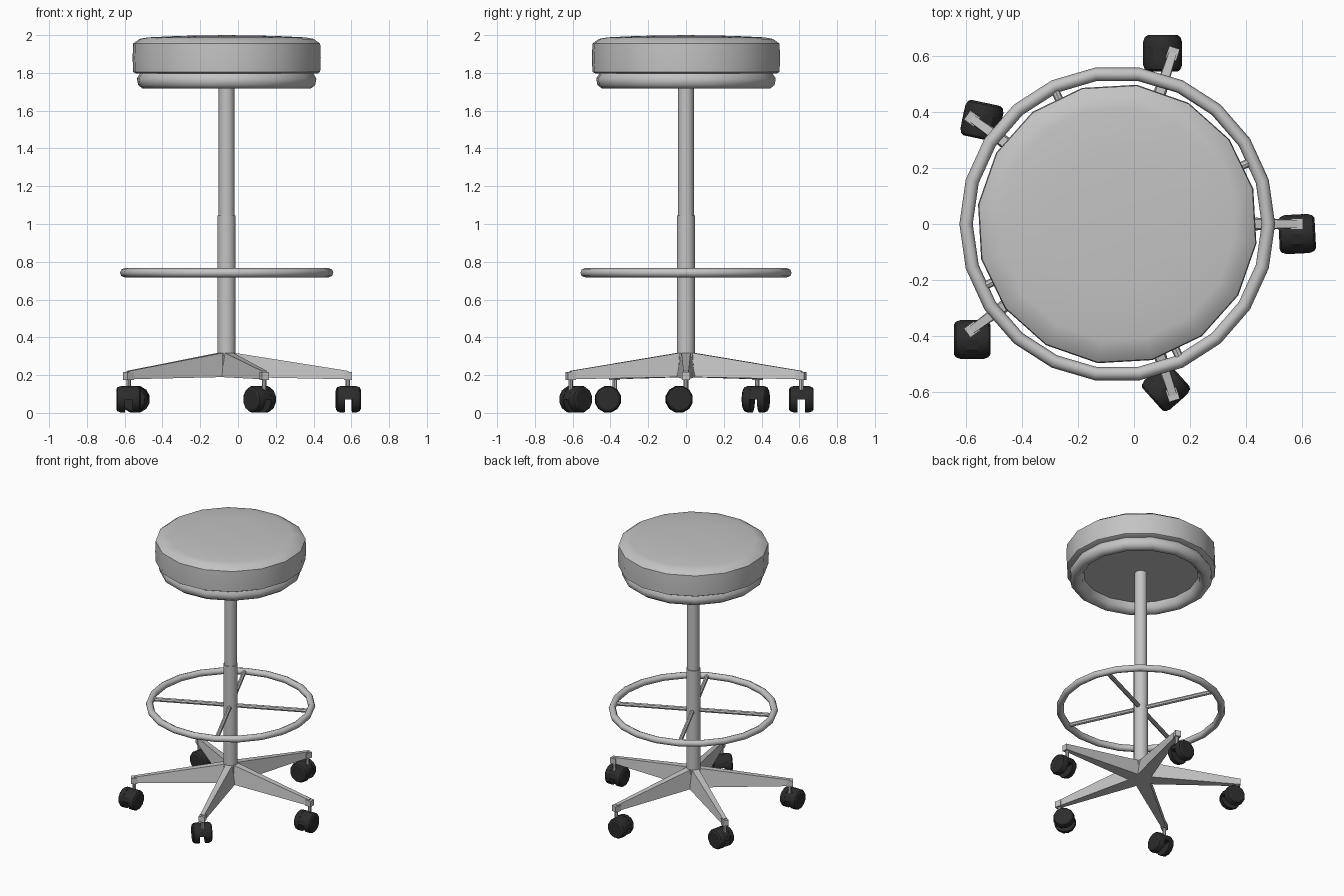
import bpy, bmesh
from math import sin, cos, pi, radians
from mathutils import Matrix, Vector

cube = bpy.data.objects.get("Cube")
if cube:
    bpy.data.objects.remove(cube)

AXIS = Vector((-0.06, 0, 0))


def material(name, value):
    m = bpy.data.materials.new(name)
    m.use_nodes = True
    color = (value, value, value, 1)
    m.diffuse_color = color
    m.node_tree.nodes["Principled BSDF"].inputs["Base Color"].default_value = color
    return m


GREY = material("light grey", 0.55)
BLACK = material("soft black", 0.025)


def finish(name, bm, mat, matrix, smooth=None):
    bmesh.ops.recalc_face_normals(bm, faces=bm.faces)
    mesh = bpy.data.meshes.new(name)
    bm.to_mesh(mesh)
    bm.free()
    mesh.materials.append(mat)
    ob = bpy.data.objects.new(name, mesh)
    bpy.context.collection.objects.link(ob)
    ob.matrix_world = matrix
    if smooth:
        bpy.ops.object.select_all(action="DESELECT")
        ob.select_set(True)
        bpy.context.view_layer.objects.active = ob
        bpy.ops.object.shade_smooth_by_angle(angle=radians(smooth))
    return ob


def lathe(name, profile, sides, mat, matrix, phase=0, smooth=40, closed=False):
    """Turn (radius, height) points around z; a zero radius makes a pole."""
    bm = bmesh.new()
    rings = []
    for r, z in profile:
        if r == 0:
            rings.append([bm.verts.new((0, 0, z))] * sides)
        else:
            angles = [phase + 2 * pi * i / sides for i in range(sides)]
            rings.append([bm.verts.new((r * cos(a), r * sin(a), z)) for a in angles])
    pairs = list(zip(rings, rings[1:]))
    if closed:
        pairs.append((rings[-1], rings[0]))
    for a, b in pairs:
        for i in range(sides):
            j = (i + 1) % sides
            corners = list(dict.fromkeys((a[i], a[j], b[j], b[i])))
            bm.faces.new(corners)
    return finish(name, bm, mat, matrix, smooth)


def rod(name, radius, z0, z1, mat, matrix, sides=16):
    return lathe(name, [(0, z0), (radius, z0), (radius, z1), (0, z1)], sides, mat, matrix)


def at(z=0):
    return Matrix.Translation(AXIS + Vector((0, 0, z)))


def turn(degrees, axis="Z"):
    return Matrix.Rotation(radians(degrees), 4, axis)


# Seat cushion and the hollow rim under it
PHASE = radians(14.5)
lathe("seat_cushion", [(0, 2.0), (0.25, 1.996), (0.42, 1.988), (0.465, 1.98), (0.5, 1.955),
                       (0.503, 1.88), (0.5, 1.805), (0.485, 1.797), (0, 1.797)],
      16, GREY, at(), PHASE, 50)
lathe("seat_rim", [(0.46, 1.8), (0.48, 1.77), (0.473, 1.735), (0.45, 1.717), (0.42, 1.717),
                   (0.395, 1.74), (0.385, 1.78), (0, 1.78)], 16, GREY, at(), PHASE, 50)

# Column
rod("column_upper", 0.042, 1.03, 1.79, GREY, at())
rod("column_lower", 0.048, 0.2, 1.045, GREY, at())

# Foot ring: a turned octagon section, with four spokes
section = [(0.541 + 0.024 * cos(k * pi / 4), 0.024 * sin(k * pi / 4)) for k in range(8)]
lathe("foot_ring", section, 22, GREY, at(0.742), 0, 50, closed=True)
for k in range(4):
    rod("ring_spoke", 0.015, 0.03, 0.54, GREY, at(0.742) @ turn(25 + 90 * k) @ turn(90, "Y"), 8)

# Base hub
lathe("base_hub", [(0, 0.19), (0.075, 0.19), (0.055, 0.318), (0, 0.318)], 5, GREY, at(),
      radians(36), None)


def taper_leg(matrix):
    """Tapered leg along +x, wide and tall at the hub, slim at the tip."""
    bm = bmesh.new()
    bmesh.ops.create_cube(bm, size=2)
    for v in bm.verts:
        tip, top = v.co.x > 0, v.co.z > 0
        width = 0.014 if tip else (0.024 if top else 0.05)
        height = (0.222 if top else 0.178) if tip else (0.318 if top else 0.19)
        v.co = (0.645 if tip else 0.04, v.co.y * width, height)
    finish("base_leg", bm, GREY, matrix)


def block(name, size, center, mat, matrix):
    bm = bmesh.new()
    bmesh.ops.create_cube(bm, size=1)
    bmesh.ops.scale(bm, vec=size, verts=bm.verts)
    bmesh.ops.translate(bm, vec=center, verts=bm.verts)
    finish(name, bm, mat, matrix)


def caster(matrix):
    """Twin wheel caster with its stem at the origin, trailing along +x."""
    R = 0.072
    for side in (-1, 1):
        axle = matrix @ Matrix.Translation((0.036, 0, R)) @ turn(-90 * side, "X")
        lathe("caster_wheel", [(0, 0.02), (R, 0.02), (R, 0.042), (0.066, 0.058),
                               (0.056, 0.065), (0, 0.065)],
              12, BLACK, axle, pi / 12, 32)
    # Half-round fender filling the upper part of the gap
    bm = bmesh.new()
    arc = [(0.036 + 0.07 * cos(k * pi / 6), R + 0.07 * sin(k * pi / 6)) for k in range(7)]
    face = bm.faces.new([bm.verts.new((x, -0.024, z)) for x, z in arc])
    out = bmesh.ops.extrude_face_region(bm, geom=[face])["geom"]
    moved = [g for g in out if isinstance(g, bmesh.types.BMVert)]
    bmesh.ops.translate(bm, vec=(0, 0.048, 0), verts=moved)
    finish("caster_fender", bm, BLACK, matrix)
    rod("caster_stem", 0.012, 0.12, 0.18, GREY, matrix, 8)


# Five legs, each with its caster swivelled its own way
for k, swivel in enumerate((-87, 180, -12, -90, 132)):
    arm = at() @ turn(72 * k)
    taper_leg(arm)
    block("leg_tip", (0.044, 0.04, 0.042), (0.642, 0, 0.196), GREY, arm)
    caster(Matrix.Translation(arm @ Vector((0.642, 0, 0))) @ turn(swivel))
